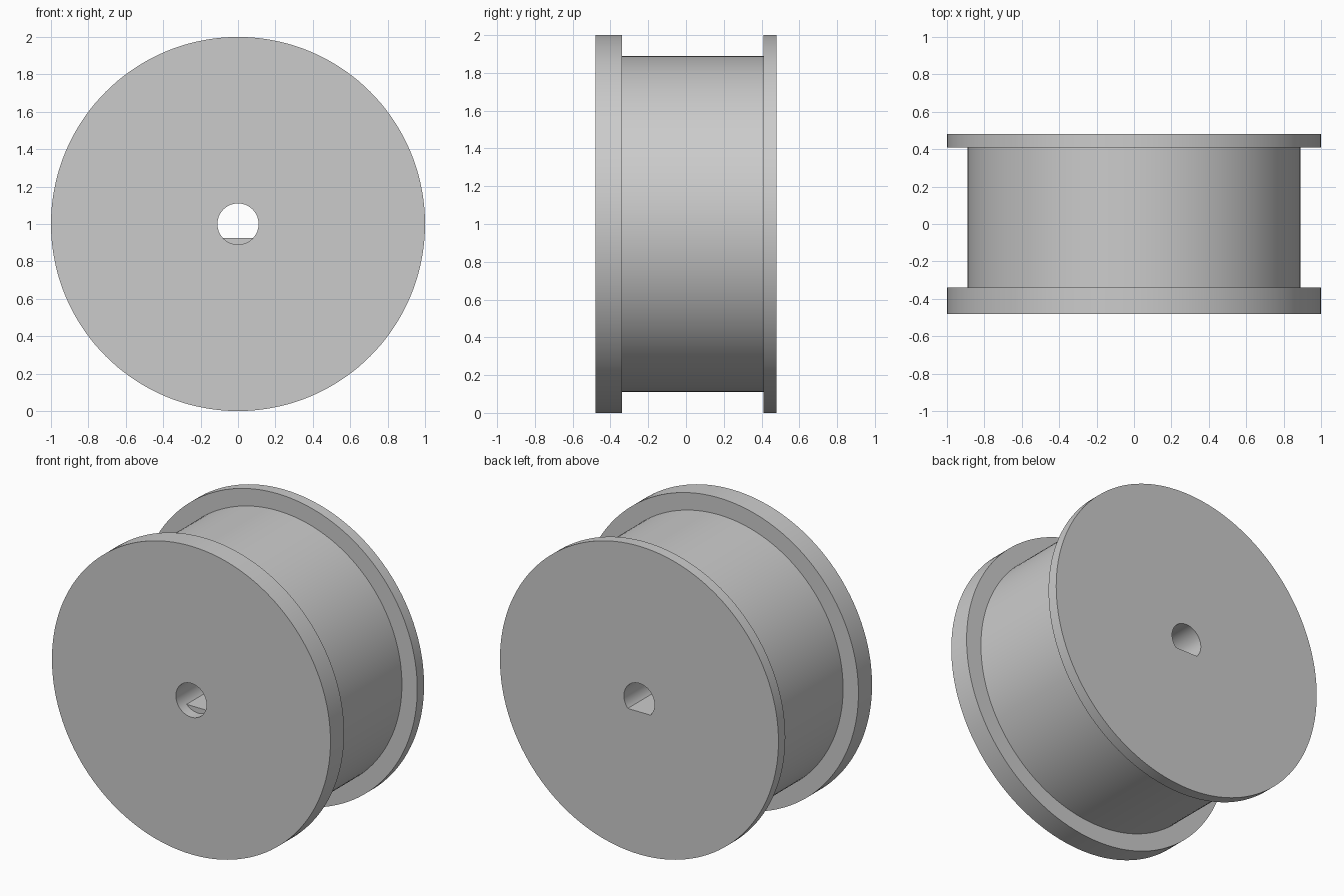
import bpy
import bmesh
from math import sin, cos, pi, radians

cube = bpy.data.objects.get("Cube")
if cube:
    bpy.data.objects.remove(cube, do_unlink=True)

SEGMENTS = 144
CENTRE_Z = 1.0
RIM, HUB, BORE, FLAT = 1.0, 0.89, 0.11, -0.075

grey = bpy.data.materials.new("plain grey")
colour = (0.6, 0.6, 0.6, 1)
grey.diffuse_color = colour
grey.use_nodes = True
grey.node_tree.nodes["Principled BSDF"].inputs["Base Color"].default_value = colour


def ring(bm, radius, y, flat=None):
    """Circle of vertices around the axle, optionally cut to a D shape."""
    verts = []
    for i in range(SEGMENTS):
        a = 2 * pi * i / SEGMENTS
        z = radius * sin(a)
        if flat is not None:
            z = max(z, flat)
        verts.append(bm.verts.new((radius * cos(a), y, CENTRE_Z + z)))
    return verts


# Closed section: flanges and hub outside, D-shaped bore with round mouth inside
section = [
    (RIM, -0.48), (RIM, -0.34), (HUB, -0.34),
    (HUB, 0.41), (RIM, 0.41), (RIM, 0.48),
    (BORE, 0.48, FLAT), (BORE, -0.41, FLAT),
    (BORE, -0.41), (BORE, -0.48),
]
bm = bmesh.new()
rings = [ring(bm, *step) for step in section]
for k, a in enumerate(rings):
    b = rings[(k + 1) % len(rings)]
    for i in range(SEGMENTS):
        j = (i + 1) % SEGMENTS
        bm.faces.new((a[i], a[j], b[j], b[i]))
bmesh.ops.remove_doubles(bm, verts=bm.verts, dist=0.00001)
bmesh.ops.recalc_face_normals(bm, faces=bm.faces)

mesh = bpy.data.meshes.new("flanged_wheel")
bm.to_mesh(mesh)
bm.free()
mesh.materials.append(grey)
wheel = bpy.data.objects.new("flanged_wheel", mesh)
bpy.context.collection.objects.link(wheel)

# Smooth round walls, sharp rims
bpy.ops.object.select_all(action="DESELECT")
wheel.select_set(True)
bpy.context.view_layer.objects.active = wheel
bpy.ops.object.shade_smooth_by_angle(angle=radians(30))
